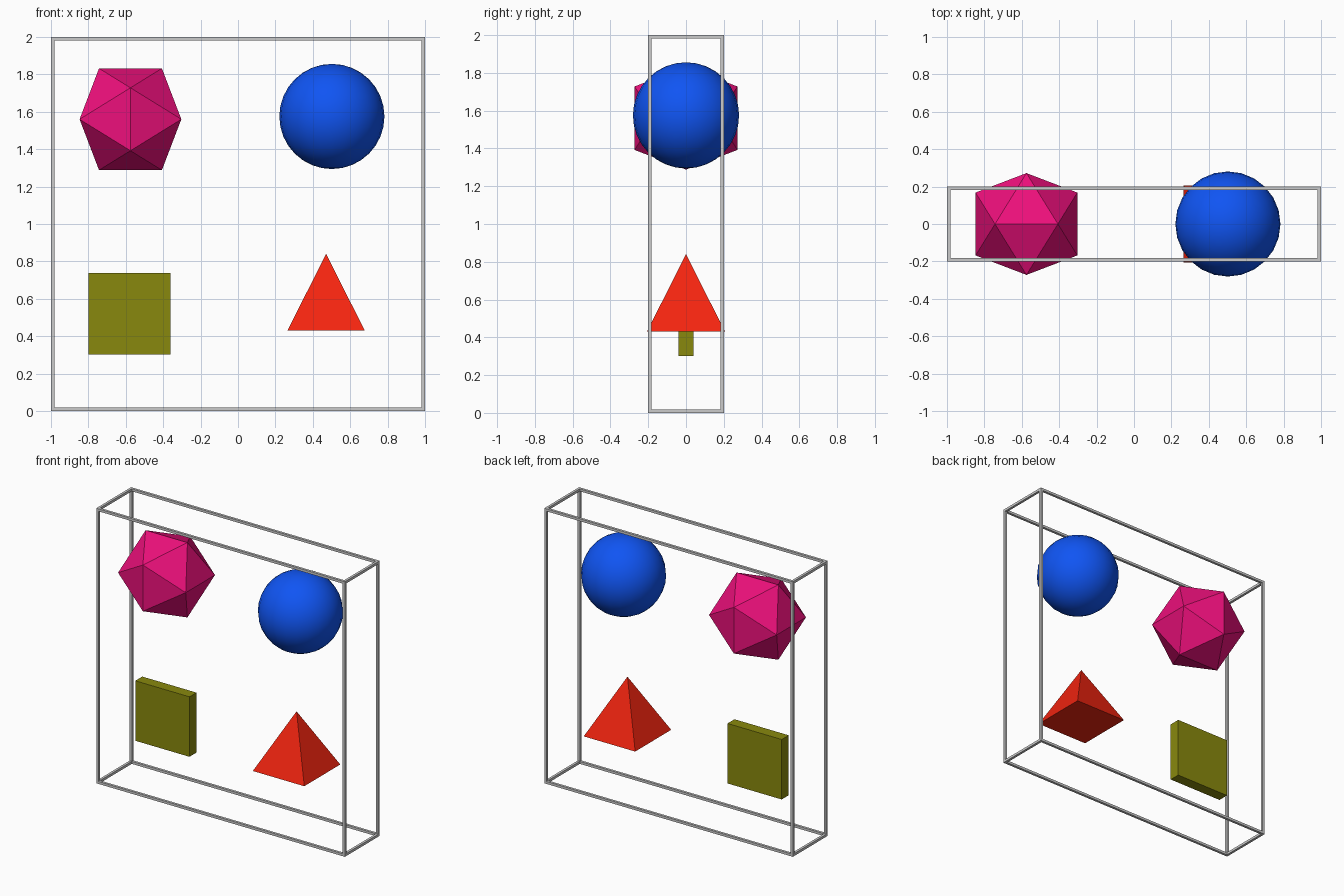
import bpy, bmesh
from math import sqrt, pi
from mathutils import Vector

if "Cube" in bpy.data.objects:
    bpy.data.objects.remove(bpy.data.objects["Cube"])


def paint(obj, name, rgb):
    mat = bpy.data.materials.new(name)
    mat.diffuse_color = (*rgb, 1.0)
    mat.use_nodes = True
    mat.node_tree.nodes["Principled BSDF"].inputs["Base Color"].default_value = mat.diffuse_color
    obj.data.materials.append(mat)


def finish(bm, name):
    bmesh.ops.recalc_face_normals(bm, faces=bm.faces)
    mesh = bpy.data.meshes.new(name)
    bm.to_mesh(mesh)
    bm.free()
    obj = bpy.data.objects.new(name, mesh)
    bpy.context.collection.objects.link(obj)
    return obj


def add_box(bm, center, size):
    verts = bmesh.ops.create_cube(bm, size=1.0)["verts"]
    bmesh.ops.scale(bm, vec=size, verts=verts)
    bmesh.ops.translate(bm, vec=center, verts=verts)


# Open frame: twelve thin bars along the edges of a shallow box
bar = 0.018
outer = Vector((2.0, 0.4, 2.0))
half = (outer - Vector((bar, bar, bar))) / 2
bm = bmesh.new()
for axis in range(3):
    u, v = [a for a in range(3) if a != axis]
    for su in (-1, 1):
        for sv in (-1, 1):
            center = Vector((0, 0, 1.0))
            center[u] += su * half[u]
            center[v] += sv * half[v]
            size = Vector((bar, bar, bar))
            size[axis] = outer[axis] if axis == 0 else outer[axis] - 2 * bar
            if axis == 1:
                size[axis] = outer[axis]
            add_box(bm, center, size)
finish(bm, "frame")

# Icosahedron, with an edge lying along x at the top
phi = (1 + sqrt(5)) / 2
a = 0.272 / phi
b = 0.272
bm = bmesh.new()
for s in (-a, a):
    for t in (-b, b):
        for co in ((s, 0, t), (0, t, s), (t, s, 0)):
            bm.verts.new(co)
bmesh.ops.convex_hull(bm, input=bm.verts)
ico = finish(bm, "icosahedron")
ico.location = (-0.575, 0, 1.56)
paint(ico, "magenta", (0.85, 0.005, 0.2))

# Smooth ball
bpy.ops.mesh.primitive_uv_sphere_add(segments=24, ring_count=16, radius=0.281,
                                     location=(0.502, 0, 1.575))
ball = bpy.context.object
ball.name = "ball"
bpy.ops.object.shade_smooth()
paint(ball, "blue", (0.005, 0.09, 0.9))

# Square tile
bm = bmesh.new()
add_box(bm, (-0.58, 0, 0.52), (0.436, 0.08, 0.436))
tile = finish(bm, "square_tile")
paint(tile, "olive", (0.25, 0.25, 0.004))

# Square pyramid, sides parallel to the frame
bpy.ops.mesh.primitive_cone_add(vertices=4, radius1=0.207 * sqrt(2), radius2=0,
                                depth=0.41, location=(0.471, 0, 0.635),
                                rotation=(0, 0, pi / 4))
pyramid = bpy.context.object
pyramid.name = "pyramid"
paint(pyramid, "red", (0.9, 0.018, 0.005))
